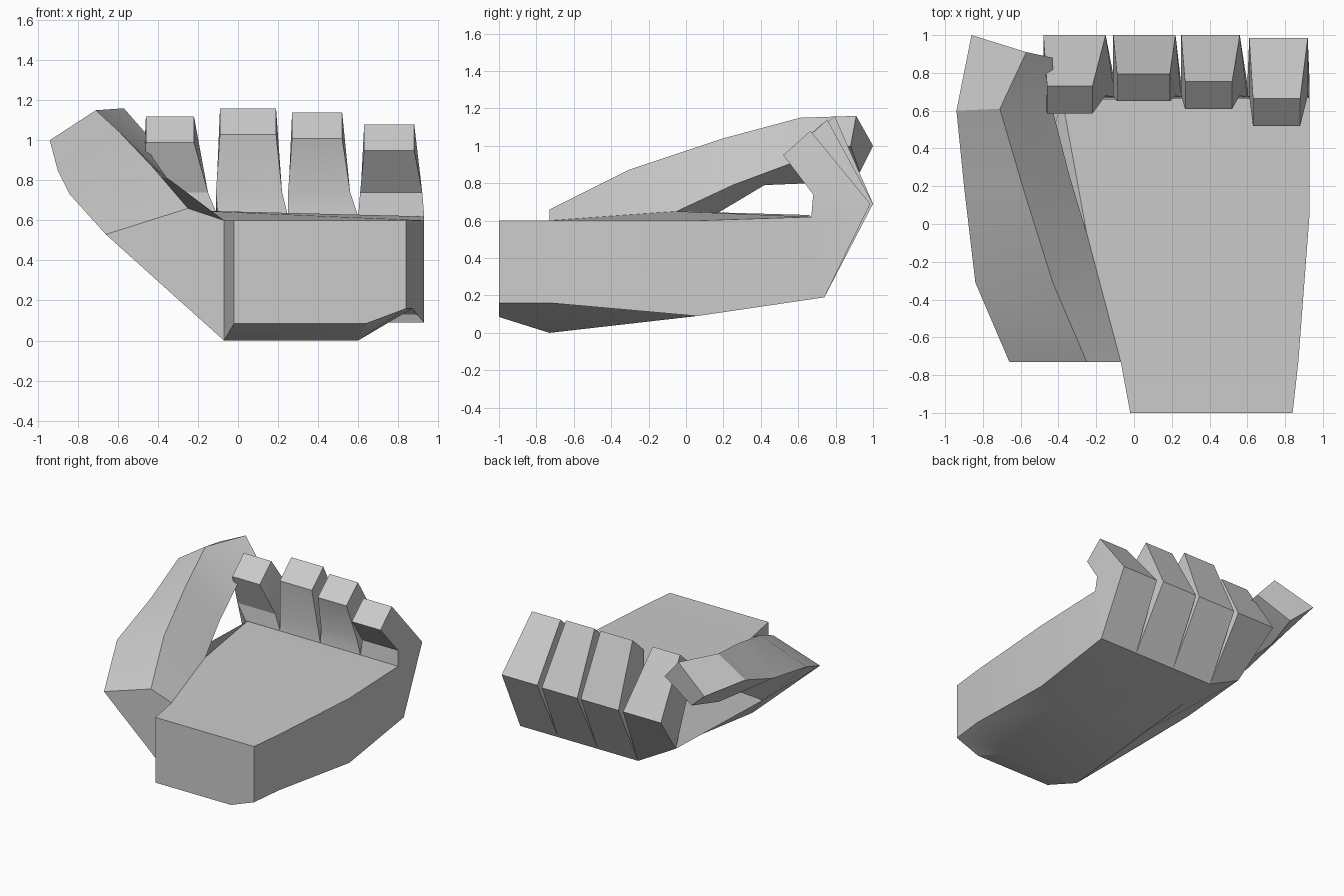
import bpy, bmesh
from math import radians

if "Cube" in bpy.data.objects:
    bpy.data.objects.remove(bpy.data.objects["Cube"])


def loft(name, rings, cap_start=True, cap_end=True, skip=()):
    """Skin a list of equal-length point rings; skip = (segment, side) left open."""
    bm = bmesh.new()
    vs = [[bm.verts.new(p) for p in ring] for ring in rings]
    n = len(rings[0])
    for s in range(len(vs) - 1):
        for i in range(n):
            if (s, i) in skip:
                continue
            j = (i + 1) % n
            bm.faces.new((vs[s][i], vs[s][j], vs[s + 1][j], vs[s + 1][i]))
    if cap_start:
        bm.faces.new(vs[0])
    if cap_end:
        bm.faces.new(vs[-1])
    bmesh.ops.remove_doubles(bm, verts=bm.verts, dist=1e-4)
    bmesh.ops.recalc_face_normals(bm, faces=bm.faces)
    me = bpy.data.meshes.new(name)
    bm.to_mesh(me)
    bm.free()
    ob = bpy.data.objects.new(name, me)
    bpy.context.collection.objects.link(ob)
    bpy.ops.object.select_all(action='DESELECT')
    ob.select_set(True)
    bpy.context.view_layer.objects.active = ob
    bpy.ops.object.shade_smooth_by_angle(angle=radians(25))
    return ob


# Palm: rings from wrist to knuckles (top left, top right, right, bottom right, bottom left, left)
loft("palm", [
    [(-.02, -1, .6), (.84, -1, .6), (.84, -1, .16), (.64, -1, .085), (-.02, -1, .085), (-.02, -1, .085)],
    [(-.07, -.73, .6), (.87, -.73, .6), (.87, -.73, .16), (.6, -.73, 0), (-.07, -.73, 0), (-.07, -.73, 0)],
    [(-.25, -.05, .65), (.93, .06, .6), (.93, .06, .09), (.6, .06, .09), (-.07, .06, .09), (-.6, -.1, .48)],
    [(-.38, .66, .63), (.93, .67, .62), (.93, .74, .19), (.6, .74, .19), (-.1, .74, .19), (-.4, .7, .35)],
], cap_end=False, skip={(1, 5)})

# Thumb: rings from heel of palm to tip (top inner, outer, lower outer, lower inner)
loft("thumb", [
    [(-.25, -.73, .66), (-.66, -.73, .53), (-.07, -.73, 0), (-.07, -.73, .6)],
    [(-.43, -.31, .87), (-.84, -.31, .73), (-.6, -.1, .48), (-.25, -.05, .65)],
    [(-.59, .2, 1.04), (-.9, .2, .85), (-.75, .42, .79), (-.34, .25, .79)],
    [(-.71, .61, 1.15), (-.94, .6, 1.0), (-.75, .66, .8), (-.43, .6, .92)],
    [(-.57, .91, 1.16), (-.86, 1.0, 1.0), (-.7, .93, .86), (-.43, .88, 1.0)],
], skip={(0, 2)})

# Fingers: base span, knuckle span, tip span in x; inner tip corner (y, z)
fingers = {
    "index_finger": ((-.4, -.1), (-.48, -.15), (-.46, -.22), (.585, .99)),
    "middle_finger": ((-.1, .25), (-.11, .22), (-.09, .19), (.65, 1.03)),
    "ring_finger": ((.25, .6), (.25, .56), (.27, .52), (.61, 1.01)),
    "little_finger": ((.6, .93), (.61, .92), (.63, .88), (.52, .95)),
}
for name, (b, k, t, (ty, tz)) in fingers.items():
    edge = name == "index_finger"
    ky = .985 if name == "little_finger" else 1.0
    loft(name, [
        [(b[0], .67, .62), (b[1], .67, .62), (b[1], .74, .19),
         (b[0], .7 if edge else .74, .35 if edge else .19)],
        [(k[0], .68, .74), (k[1], .68, .74), (k[1], ky, .69), (k[0], ky, .69)],
        [(t[0], ty, tz), (t[1], ty, tz), (t[1], ty + .145, tz + .13), (t[0], ty + .145, tz + .13)],
    ], cap_start=False)
